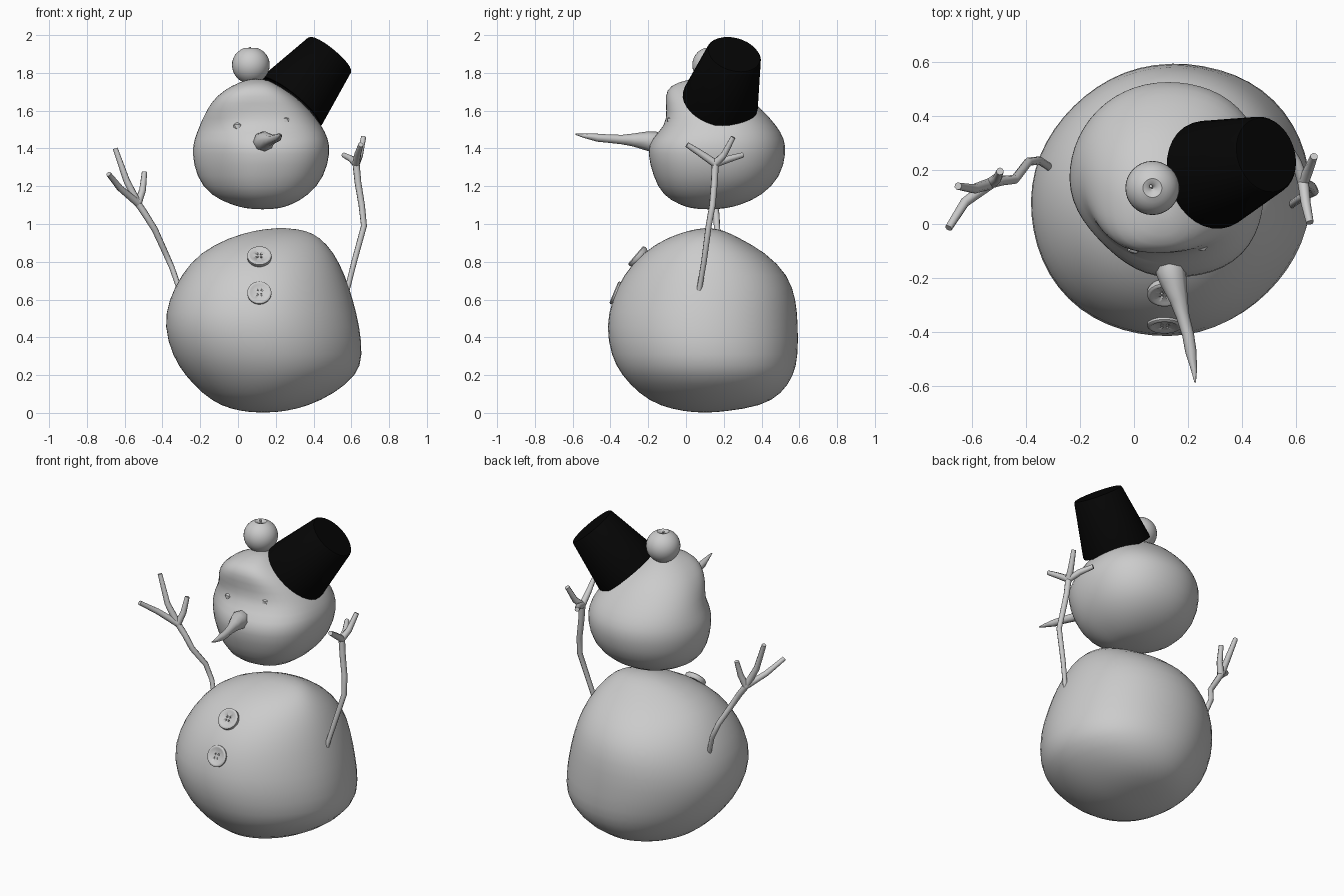
import bpy, bmesh, math
from mathutils import Vector, Matrix

cube = bpy.data.objects.get("Cube")
if cube:
    bpy.data.objects.remove(cube)


def make_material(name, value):
    mat = bpy.data.materials.new(name)
    mat.use_nodes = True
    colour = (value, value, value, 1)
    mat.diffuse_color = colour
    mat.node_tree.nodes["Principled BSDF"].inputs["Base Color"].default_value = colour
    return mat


snow_grey = make_material("snow grey", 0.6)
hat_black = make_material("hat black", 0.0015)


def smooth(obj, angle=40):
    bpy.ops.object.select_all(action="DESELECT")
    obj.select_set(True)
    bpy.context.view_layer.objects.active = obj
    bpy.ops.object.shade_smooth_by_angle(angle=math.radians(angle))


def finish(bm, name, mat, subdivide=False):
    bmesh.ops.remove_doubles(bm, verts=bm.verts, dist=0.0005)
    bmesh.ops.recalc_face_normals(bm, faces=bm.faces)
    mesh = bpy.data.meshes.new(name)
    bm.to_mesh(mesh)
    bm.free()
    mesh.materials.append(mat)
    obj = bpy.data.objects.new(name, mesh)
    bpy.context.collection.objects.link(obj)
    smooth(obj, 180 if subdivide else 40)
    if subdivide:
        obj.modifiers.new("soften", "SUBSURF").levels = 1
        obj.modifiers["soften"].render_levels = 1
    return obj


def skin_rings(bm, rings):
    """Bridge a list of equally long vertex rings."""
    for low, high in zip(rings, rings[1:]):
        for i in range(len(low)):
            j = (i + 1) % len(low)
            bm.faces.new((low[i], low[j], high[j], high[i]))


def snow_lump(name, rows, bottom, top, corners, sides=28):
    """Loft uneven ovals; each row is height, the x and y limits, then any extra
    fullness of the right front corner. Corners run left back, right back,
    right front, left front."""
    bm = bmesh.new()
    rings = []
    for z, x0, x1, y0, y1, *extra in rows:
        bulge = list(corners)
        bulge[2] += sum(extra)
        ring = []
        for i in range(sides):
            a = math.tau * i / sides
            f = 1 + bulge[4 * i // sides] * math.sin(2 * a) ** 2
            ring.append(bm.verts.new(((x0 + x1) / 2 + (x1 - x0) / 2 * f * math.cos(a),
                                      (y0 + y1) / 2 + (y1 - y0) / 2 * f * math.sin(a), z)))
        rings.append(ring)
    skin_rings(bm, rings)
    for ring, pole in ((rings[0], bottom), (rings[-1], top)):
        tip = bm.verts.new(pole)
        for i in range(sides):
            bm.faces.new((ring[i], ring[(i + 1) % sides], tip))
    return finish(bm, name, snow_grey, True)


def lathe(name, profile, origin, axis, mat, sides=32):
    """Spin (radius, height) points round an axis."""
    bm = bmesh.new()
    rings = [[bm.verts.new((r * math.cos(math.tau * i / sides), r * math.sin(math.tau * i / sides), h))
              for i in range(sides)] for r, h in profile]
    skin_rings(bm, rings)
    turn = Vector(axis).to_track_quat("Z", "Y").to_matrix().to_4x4()
    bm.transform(Matrix.Translation(origin) @ turn)
    return finish(bm, name, mat)


def tube(name, paths):
    """Round tapered tubes; each path holds (point, radius) pairs."""
    curve = bpy.data.curves.new(name, "CURVE")
    curve.dimensions = "3D"
    curve.bevel_depth = 1
    curve.bevel_resolution = 2
    curve.use_fill_caps = True
    for path in paths:
        spline = curve.splines.new("POLY")
        spline.points.add(len(path) - 1)
        for p, (co, radius) in zip(spline.points, path):
            p.co = (*co, 1)
            p.radius = radius
    curve.materials.append(snow_grey)
    obj = bpy.data.objects.new(name, curve)
    bpy.context.collection.objects.link(obj)
    bpy.ops.object.select_all(action="DESELECT")
    obj.select_set(True)
    bpy.context.view_layer.objects.active = obj
    bpy.ops.object.convert(target="MESH")
    smooth(bpy.context.object, 60)


# Snow body and head
snow_lump("body", [
    (.008, .02, .25, -.01, .21), (.035, -.09, .37, -.14, .4), (.1, -.19, .51, -.25, .51),
    (.2, -.285, .635, -.345, .575), (.3, -.35, .665, -.4, .597), (.46, -.397, .648, -.428, .597),
    (.6, -.37, .612, -.395, .587), (.73, -.305, .57, -.337, .545), (.85, -.205, .51, -.23, .425),
    (.93, -.045, .435, -.1, .275), (.967, .09, .36, .02, .2)],
    (.13, .1, 0), (.23, .11, .982), (.03, -.025, .03, -.025))
snow_lump("head", [
    (1.082, .04, .22, .03, .21), (1.1, -.03, .28, -.03, .29), (1.15, -.15, .375, -.125, .405),
    (1.25, -.225, .46, -.175, .505), (1.38, -.248, .49, -.208, .533),
    (1.45, -.235, .48, -.187, .523, .02), (1.52, -.205, .445, -.11, .483, .08),
    (1.6, -.17, .385, -.102, .41, .18), (1.68, -.115, .3, -.113, .32, .2),
    (1.735, -.03, .21, -.085, .21, .16), (1.762, .04, .16, 0, .13)],
    (.13, .12, 1.077), (.1, .07, 1.77), (.04, .005, -.08, .09))

# Tilted bucket hat, hollow underneath
hat_base = Vector((.28, .18, 1.645))
hat_axis = Vector((.488, .255, 1.898)) - hat_base
height = hat_axis.length
lathe("hat", [(0, height - .02), (.13, height - .02), (.188, 0), (.203, 0), (.203, .015),
              (.147, height - .008), (.14, height), (0, height)], hat_base, hat_axis, hat_black)

# Round fruit with a dimple and stalk on top of the head
fruit = [(0, .065), (.008, .078), (.02, .089), (.035, .094)]
fruit += [(.1 * math.sin(a), .098 * math.cos(a) + .004 * math.sin(a)) for a in
          (math.radians(d) for d in range(32, 160, 12))]
fruit += [(.03, -.092), (0, -.087)]
lathe("fruit", fruit, (.068, .133, 1.838), (0, 0, 1), snow_grey)
tube("fruit_stalk", [[((.068, .133, 1.9), .004), ((.062, .14, 1.936), .006)]])

# Carrot nose
tube("nose", [[((.125, -.12, 1.43), .045), ((.135, -.17, 1.435), .056), ((.145, -.21, 1.44), .05),
               ((.165, -.28, 1.445), .034), ((.18, -.34, 1.447), .025), ((.2, -.41, 1.452), .022),
               ((.21, -.47, 1.457), .021), ((.222, -.54, 1.467), .011), ((.226, -.585, 1.475), .003)]])

# Pebble eyes
for name, x, y, z in (("right_eye", 0, -.088, 1.517), ("left_eye", .25, -.08, 1.547)):
    bm = bmesh.new()
    bmesh.ops.create_icosphere(bm, subdivisions=1, radius=.03)
    bm.transform(Matrix.Translation((x, y, z)) @ Matrix.Diagonal((1, .8, .8, 1)))
    finish(bm, name, snow_grey)

# Rimmed buttons with four holes
for name, centre, normal in (("upper_button", Vector((.113, -.257, .828)), Vector((0, -.76, .65))),
                             ("lower_button", Vector((.113, -.37, .634)), Vector((0, -.92, .39)))):
    button = lathe(name, [(0, -.02), (.058, -.02), (.064, -.01), (.064, .008), (.058, .013),
                          (.05, .013), (.043, .008), (0, .008)], centre, normal, snow_grey)
    up = normal.normalized().cross(Vector((1, 0, 0)))
    turn = normal.to_track_quat("Z", "Y").to_matrix().to_4x4()
    bm = bmesh.new()
    for side in (-1, 1):
        for level in (-1, 1):
            spot = centre + .01 * (side * Vector((1, 0, 0)) + level * up)
            bmesh.ops.create_cone(bm, cap_ends=True, segments=10, radius1=.005, radius2=.005,
                                  depth=.026, matrix=Matrix.Translation(spot) @ turn)
    cutter = finish(bm, name + "_hole_cutter", snow_grey)
    holes = button.modifiers.new("holes", "BOOLEAN")
    holes.operation = "DIFFERENCE"
    holes.object = cutter
    bpy.context.view_layer.objects.active = button
    bpy.ops.object.modifier_apply(modifier="holes")
    bpy.data.objects.remove(cutter)


# Twig arms, each with three fingers
def twig(name, limb, fingers):
    radii = [.014 + .006 * i / len(limb) for i in range(len(limb))]
    paths = [list(zip(limb, radii))]
    for middle, tip in fingers:
        paths.append([(limb[-1], .021), (middle, .018), (tip, .014)])
    tube(name, paths)


twig("right_arm",
     [(-.305, .205, .64), (-.35, .235, .77), (-.39, .23, .86), (-.44, .165, .97),
      (-.49, .16, 1.05), (-.53, .15, 1.11)],
     [((-.625, .08, 1.19), (-.685, -.015, 1.265)),
      ((-.59, .13, 1.23), (-.65, .14, 1.4)),
      ((-.505, .17, 1.18), (-.495, .195, 1.275))])
twig("left_arm",
     [(.575, .068, .64), (.615, .095, .8), (.667, .12, .99), (.655, .14, 1.1),
      (.635, .15, 1.22), (.625, .155, 1.32)],
     [((.635, .075, 1.375), (.65, .005, 1.42)),
      ((.645, .2, 1.365), (.665, .25, 1.46)),
      ((.6, .23, 1.345), (.56, .3, 1.365))])
